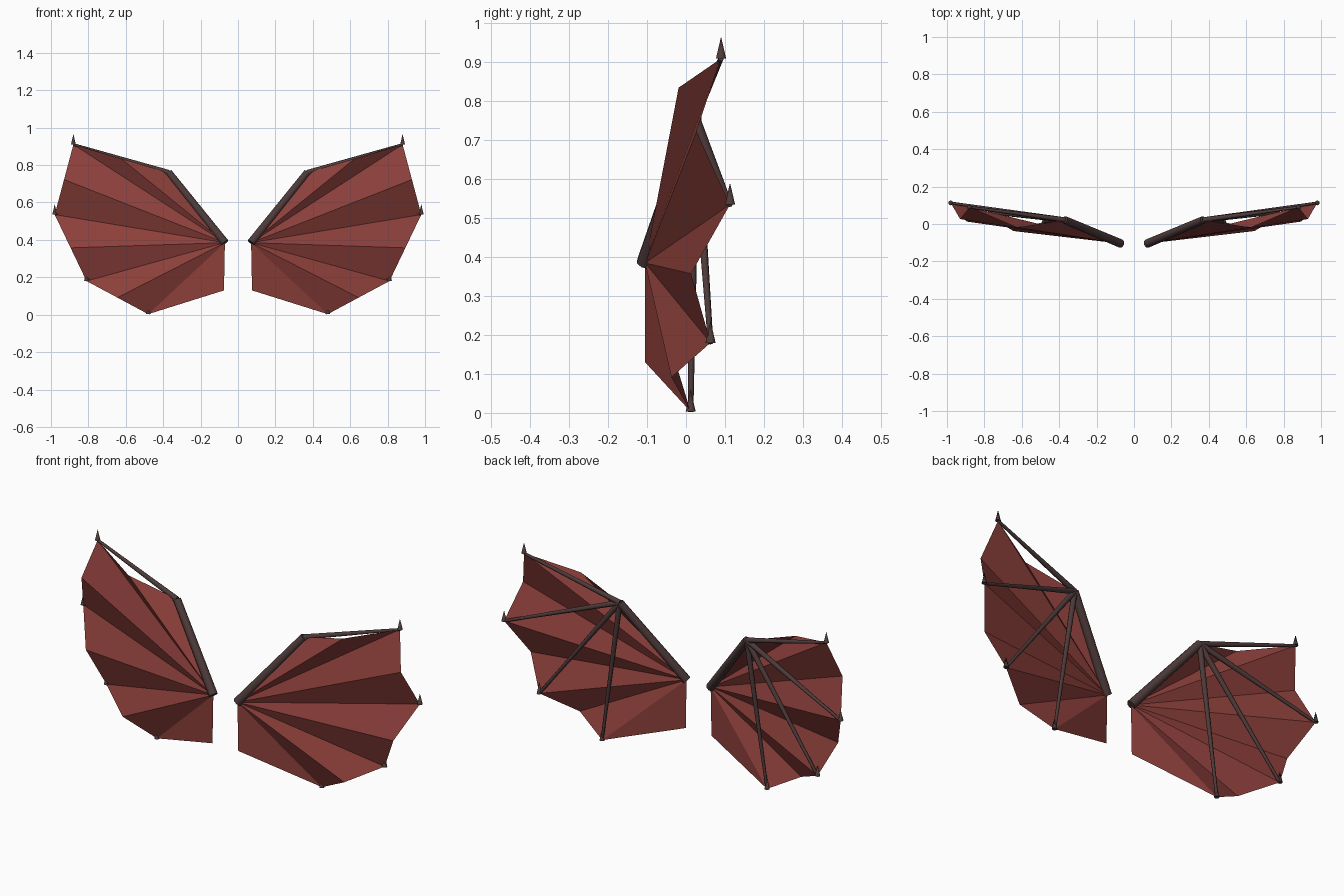
import bpy, bmesh
from mathutils import Vector

cube = bpy.data.objects.get("Cube")
if cube:
    bpy.data.objects.remove(cube, do_unlink=True)


def material(name, rgb):
    m = bpy.data.materials.new(name)
    m.use_nodes = True
    m.diffuse_color = (*rgb, 1)
    m.node_tree.nodes["Principled BSDF"].inputs["Base Color"].default_value = (*rgb, 1)
    return m


membrane_mat = material("membrane red", (0.26, 0.05, 0.043))
bone_mat = material("dark bone", (0.075, 0.042, 0.042))


def finish(name, bm, mat):
    mesh = bpy.data.meshes.new(name)
    bm.normal_update()
    bm.to_mesh(mesh)
    bm.free()
    mesh.materials.append(mat)
    obj = bpy.data.objects.new(name, mesh)
    bpy.context.collection.objects.link(obj)
    return obj


def rod(name, a, b, r1, r2, sides=8):
    """Tapered rod from a to b."""
    bm = bmesh.new()
    axis = b - a
    bmesh.ops.create_cone(bm, cap_ends=True, segments=sides, radius1=r1,
                          radius2=r2, depth=axis.length)
    bmesh.ops.rotate(bm, verts=bm.verts,
                     matrix=axis.to_track_quat("Z", "Y").to_matrix())
    bmesh.ops.translate(bm, verts=bm.verts, vec=(a + b) / 2)
    obj = finish(name, bm, bone_mat)
    bpy.ops.object.select_all(action="DESELECT")
    obj.select_set(True)
    bpy.context.view_layer.objects.active = obj
    bpy.ops.object.shade_smooth_by_angle(angle=0.9)


# Joints of the left wing, in order around the outer edge
ROOT = Vector((0.07, -0.105, 0.385))
ELBOW = Vector((0.37, 0.022, 0.76))
TIPS = [Vector(p) for p in ((0.88, 0.09, 0.91), (0.98, 0.113, 0.535),
                            (0.81, 0.063, 0.18), (0.48, 0.012, 0.003))]
BODY_EDGE = Vector((0.075, -0.105, 0.13))
SAG = Vector((0, -0.075, 0))

for side, s in (("left", 1), ("right", -1)):
    def place(p):
        return Vector((p.x * s, p.y, p.z))

    # Pleated membrane: a fan from the root with a sag between finger tips
    edge = [ELBOW]
    for tip in TIPS:
        edge += [(edge[-1] + tip) / 2 + SAG, tip]
    edge.append(BODY_EDGE)
    bm = bmesh.new()
    hub = bm.verts.new(place(ROOT))
    rim = [bm.verts.new(place(p)) for p in edge]
    for a, b in zip(rim, rim[1:]):
        bm.faces.new((hub, a, b) if s > 0 else (hub, b, a))
    finish(side + "_membrane", bm, membrane_mat)

    # Arm bone, finger bones and upright claws
    rod(side + "_arm", place(ROOT), place(ELBOW), 0.023, 0.02)
    for i, tip in enumerate(TIPS, 1):
        rod(f"{side}_finger_{i}", place(ELBOW), place(tip), 0.014, 0.007)
        rod(f"{side}_claw_{i}", place(tip), place(tip) + Vector((0, 0, 0.056)),
            0.013, 0.0)
